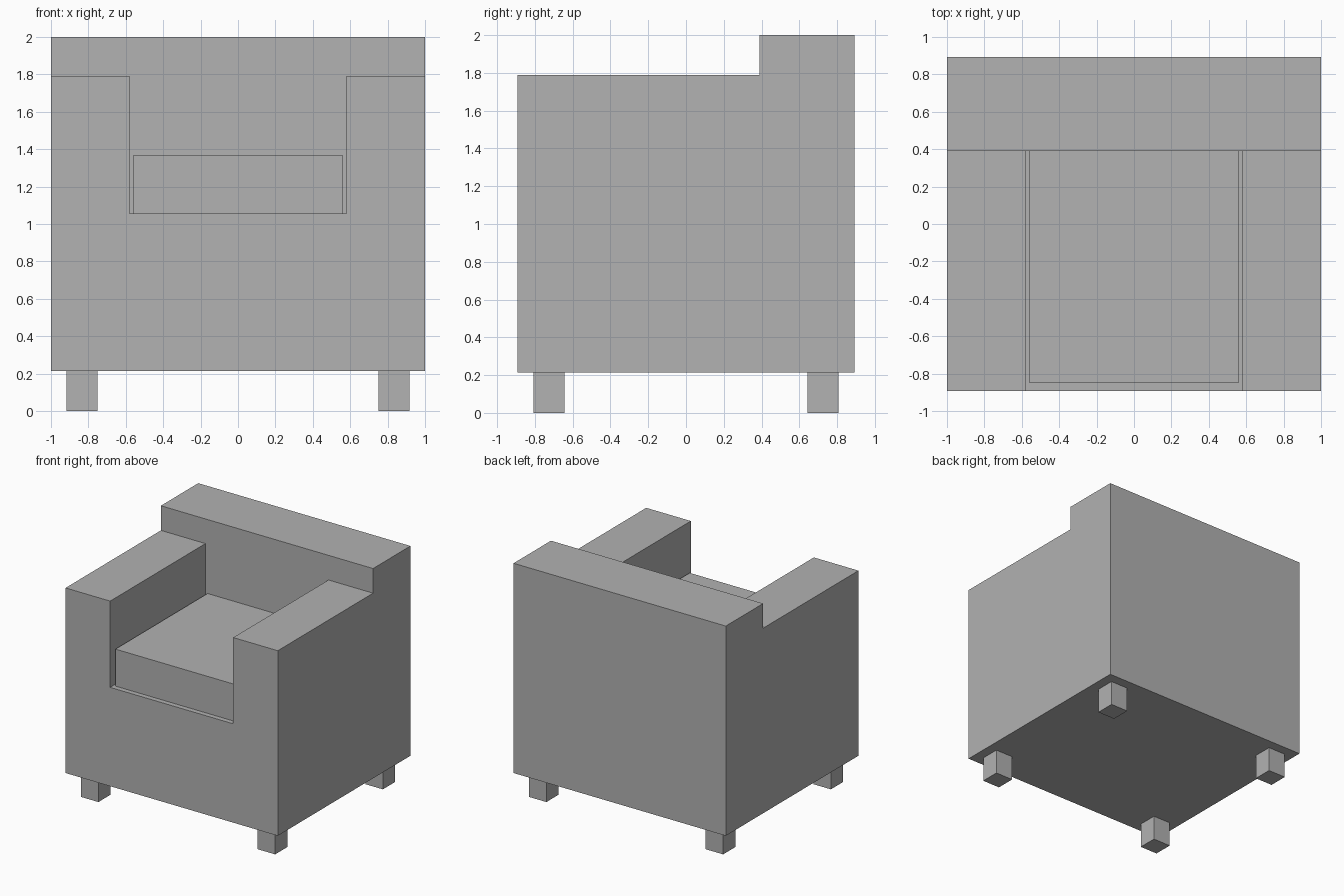
import bpy, bmesh

if "Cube" in bpy.data.objects:
    bpy.data.objects.remove(bpy.data.objects["Cube"])

grey = bpy.data.materials.new("grey_fabric")
grey.diffuse_color = (0.445, 0.445, 0.445, 1)
grey.use_nodes = True
grey.node_tree.nodes["Principled BSDF"].inputs["Base Color"].default_value = grey.diffuse_color


def box(name, x0, x1, y0, y1, z0, z1):
    """Axis-aligned box between the given limits."""
    bm = bmesh.new()
    bmesh.ops.create_cube(bm, size=1)
    for v in bm.verts:
        v.co = (x1 if v.co.x > 0 else x0,
                y1 if v.co.y > 0 else y0,
                z1 if v.co.z > 0 else z0)
    mesh = bpy.data.meshes.new(name)
    bm.to_mesh(mesh)
    bm.free()
    mesh.materials.append(grey)
    obj = bpy.data.objects.new(name, mesh)
    bpy.context.collection.objects.link(obj)
    return obj


DEPTH, BACK_Y = 0.893, 0.39
LEG_TOP, SEAT_Z, ARM_Z = 0.213, 1.055, 1.79

# Upholstered body: one block, lowered for the arms and hollowed for the seat
body = box("armchair_body", -1, 1, -DEPTH, DEPTH, LEG_TOP, 2)
cutters = [
    box("arm_height_cutter", -1.5, 1.5, -1.5, BACK_Y, ARM_Z, 2.5),
    box("seat_well_cutter", -0.58, 0.58, -1.5, BACK_Y, SEAT_Z, 2.5),
]
for cutter in cutters:
    cutter.hide_render = True
    cutter.hide_viewport = True
    mod = body.modifiers.new(cutter.name, 'BOOLEAN')
    mod.operation = 'DIFFERENCE'
    mod.solver = 'EXACT'
    mod.object = cutter

# Loose seat cushion
box("seat_cushion", -0.56, 0.56, -0.85, BACK_Y, SEAT_Z, 1.37)

# Four square legs
for side, x in (("left", -0.833), ("right", 0.833)):
    for end, y in (("front", -0.725), ("back", 0.725)):
        box(f"{end}_{side}_leg", x - 0.083, x + 0.083,
            y - 0.083, y + 0.083, 0, LEG_TOP)
